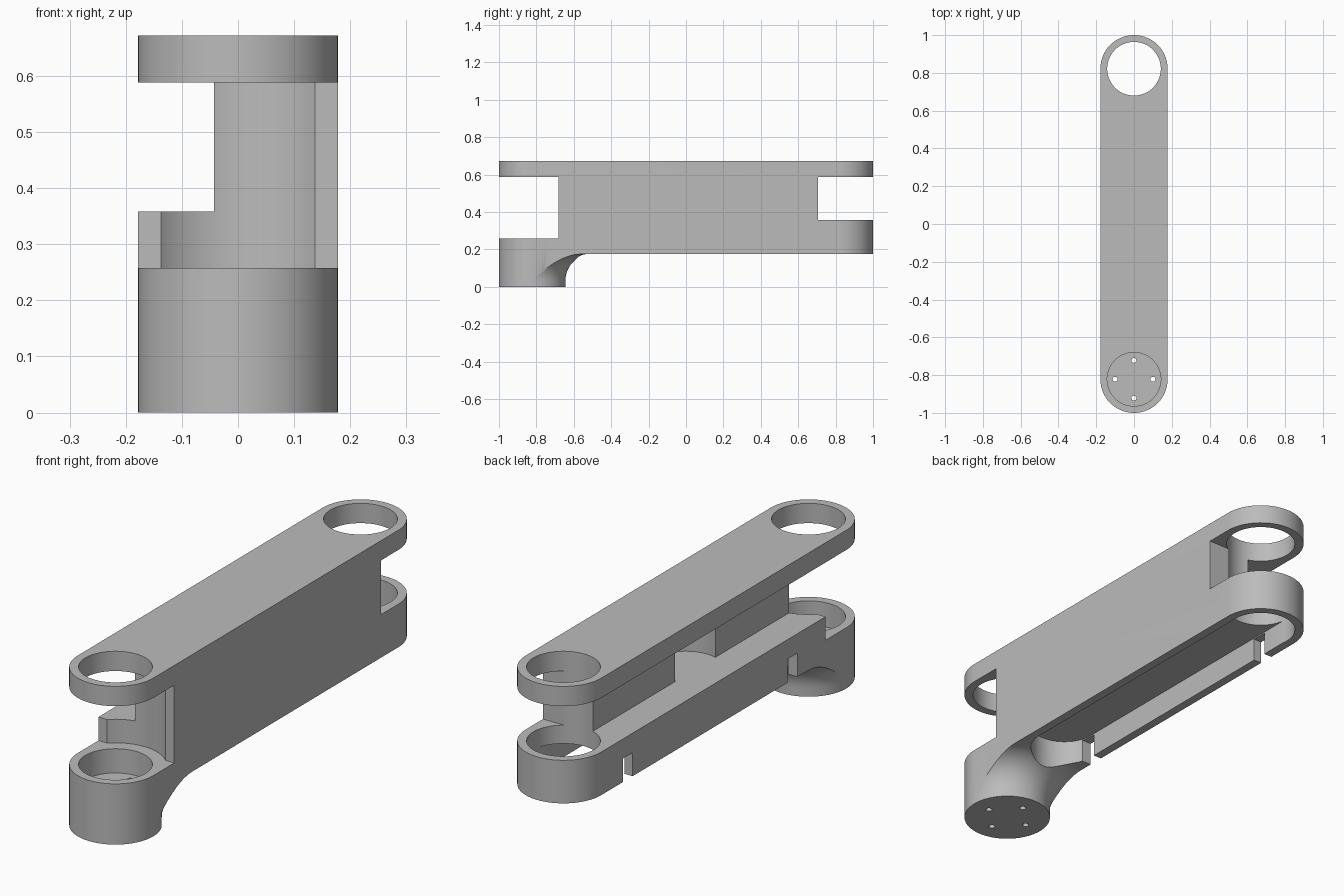
import bpy, bmesh
from math import sin, cos, pi, radians

if "Cube" in bpy.data.objects:
    bpy.data.objects.remove(bpy.data.objects["Cube"], do_unlink=True)

R, BORE, END = 0.178, 0.142, 0.822      # outer radius, bore radius, joint centre
TOP, DECK = 0.672, 0.588                # top plate faces
SHELF, SEAT = 0.358, 0.258              # lower beam top, front joint seat
UNDER = 0.175                           # beam underside

grey = bpy.data.materials.new("machined grey")
grey.use_nodes = True
tone = (0.5, 0.5, 0.5, 1)
grey.diffuse_color = tone
grey.node_tree.nodes["Principled BSDF"].inputs["Base Color"].default_value = tone


def make(name, bm):
    bmesh.ops.recalc_face_normals(bm, faces=bm.faces)
    mesh = bpy.data.meshes.new(name)
    bm.to_mesh(mesh)
    bm.free()
    ob = bpy.data.objects.new(name, mesh)
    bpy.context.collection.objects.link(ob)
    mesh.materials.append(grey)
    return ob


def prism(name, outline, z0, z1):
    bm = bmesh.new()
    face = bm.faces.new([bm.verts.new((x, y, z0)) for x, y in outline])
    new = bmesh.ops.extrude_face_region(bm, geom=[face])["geom"]
    verts = [v for v in new if isinstance(v, bmesh.types.BMVert)]
    bmesh.ops.translate(bm, verts=verts, vec=(0, 0, z1 - z0))
    return make(name, bm)


def arc(x, y, r, a0, a1, n):
    steps = [radians(a0 + (a1 - a0) * i / n) for i in range(n + 1)]
    return [(x + r * cos(a), y + r * sin(a)) for a in steps]


def cylinder(name, x, y, r, z0, z1, n=96):
    return prism(name, arc(x, y, r, 0, 360, n)[:-1], z0, z1)


def box(name, x0, x1, y0, y1, z0, z1):
    return prism(name, [(x0, y0), (x1, y0), (x1, y1), (x0, y1)], z0, z1)


def flare_cutter():
    # space below the beam, outside the foot and its concave fillet
    fillet = UNDER - 0.035
    profile = [(R, -0.1)] + arc(R + fillet, 0.035, fillet, 180, 90, 16)
    profile += [(2.5, UNDER), (2.5, -0.1)]
    bm = bmesh.new()
    verts = [bm.verts.new((r, -END, z)) for r, z in profile]
    face = bm.faces.new(verts)
    bmesh.ops.spin(bm, geom=[face] + list(face.edges) + verts, cent=(0, -END, 0),
                   axis=(0, 0, 1), angle=pi, steps=48)
    return make("flare_cutter", bm)


# Solid round-ended arm
arm = prism("link_arm", arc(0, END, R, 0, 180, 48) + arc(0, -END, R, 180, 360, 48), 0, TOP)

# Foot, joint gaps, side recess and bores
cutters = [
    flare_cutter(),
    box("front_gap", -0.3, 0.3, -1.1, -0.682, SEAT, DECK),
    cylinder("front_clearance", 0, -END, 0.196, SEAT, DECK),
    box("back_gap", -0.3, 0.3, 0.705, 1.1, SHELF, DECK),
    box("side_gap", -0.3, -0.043, -0.75, 0.8, SHELF, DECK),
    cylinder("middle_pocket", 0, 0, BORE, SHELF, DECK),
    cylinder("back_bore", 0, END, BORE, -0.1, 0.8),
    cylinder("front_bore", 0, -END, BORE, 0.155, 0.8),
]

# Underside channel with a rounded front end, and two side slots
channel = arc(0, -0.45, 0.14, 180, 360, 48) + [(0.14, END), (-0.14, END)]
cutters.append(prism("channel", channel, -0.05, 0.28))
for y in (-0.46, 0.645):
    cutters.append(box("side_slot", -0.3, -0.1, y - 0.033, y + 0.033, -0.05, 0.275))

# Bolt holes through the foot
for i in range(4):
    a = i * pi / 2
    cutters.append(cylinder("bolt_hole", 0.1 * cos(a), -END + 0.1 * sin(a), 0.013, -0.1, 0.2, 20))

bpy.ops.object.select_all(action="DESELECT")
bpy.context.view_layer.objects.active = arm
arm.select_set(True)
for cutter in cutters:
    mod = arm.modifiers.new(cutter.name, "BOOLEAN")
    mod.operation = "DIFFERENCE"
    mod.solver = "EXACT"
    mod.object = cutter
    bpy.ops.object.modifier_apply(modifier=mod.name)
    bpy.data.objects.remove(cutter, do_unlink=True)

bpy.ops.object.shade_smooth_by_angle(angle=radians(30))
